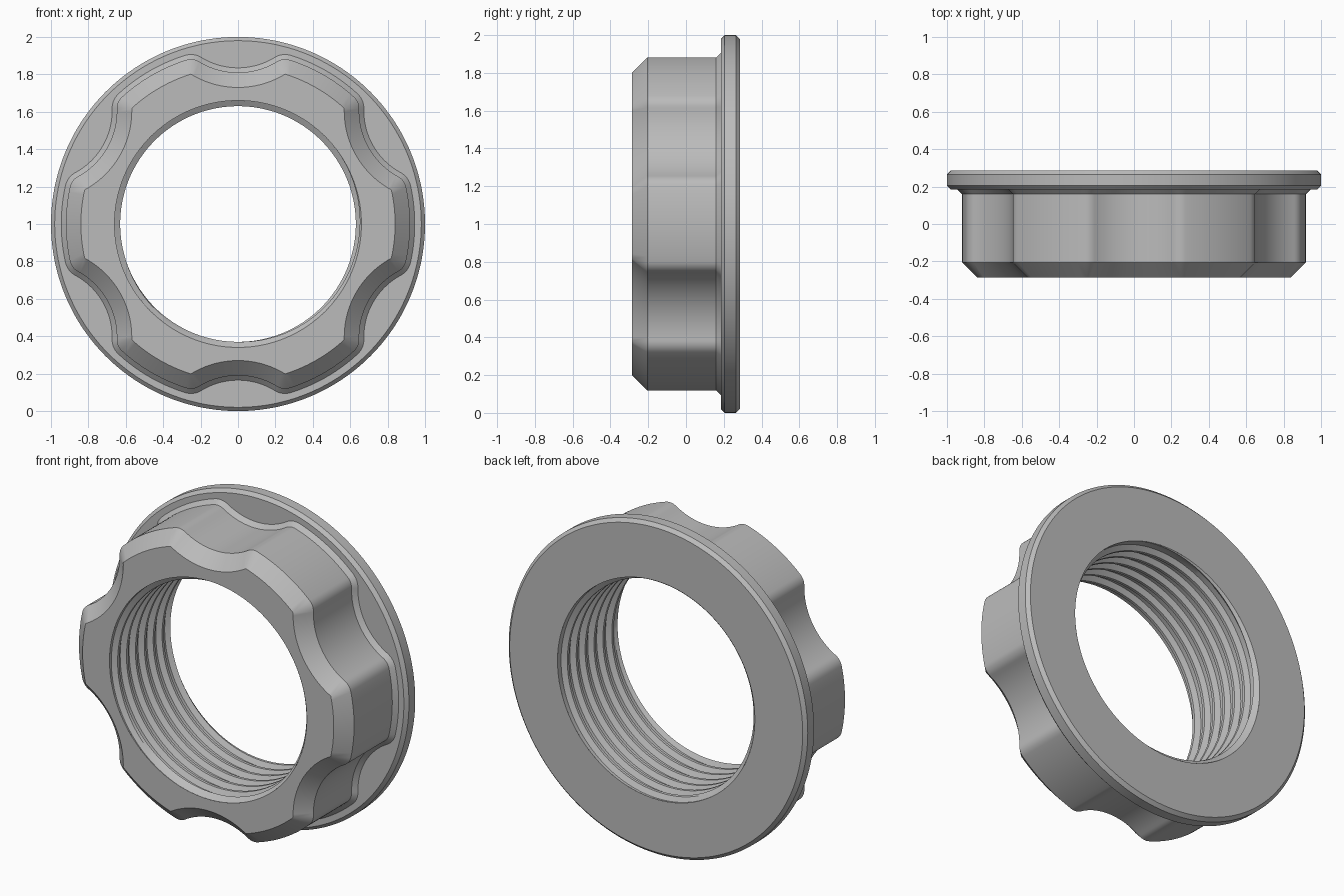
import bpy
import bmesh
from math import sin, cos, pi, atan2, hypot, radians, sqrt

cube = bpy.data.objects.get("Cube")
if cube:
    bpy.data.objects.remove(cube, do_unlink=True)

# Main dimensions
FRONT, BACK = -0.285, 0.285
LOBE_R = 0.84            # lobe radius on the chamfered front face
CUT_DIST, CUT_R = 1.21, 0.48   # scallop circle on the front face
MINOR_R, MAJOR_R = 0.63, 0.66  # thread radii
PITCH = 0.085
FLANGE_Y = 0.185
LOBES = 6

metal = bpy.data.materials.new("grey metal")
metal.use_nodes = True
GREY = (0.5, 0.5, 0.5, 1.0)
metal.diffuse_color = GREY
metal.node_tree.nodes["Principled BSDF"].inputs["Base Color"].default_value = GREY


def span(a, b, n):
    return [a + (b - a) * i / n for i in range(n + 1)]


def grip_outline(d):
    """Scalloped outline, grown outward by d with rounded corners."""
    pz = (CUT_DIST**2 + LOBE_R**2 - CUT_R**2) / (2 * CUT_DIST)
    px = sqrt(LOBE_R**2 - pz**2)
    lobe_angle = atan2(pz, px)
    cut_angle = atan2(pz - CUT_DIST, px)
    half = [((CUT_R - d) * cos(a), CUT_DIST + (CUT_R - d) * sin(a))
            for a in span(-pi / 2, cut_angle, 14)]
    half += [(px + d * cos(a), pz + d * sin(a))
             for a in span(cut_angle + pi, lobe_angle, 7)[1:]]
    half += [((LOBE_R + d) * cos(a), (LOBE_R + d) * sin(a))
             for a in span(lobe_angle, pi / 2 - pi / LOBES, 7)[1:]]
    sector = half[::-1] + [(-x, z) for x, z in half[1:-1]]
    points = []
    for k in range(LOBES):
        c, s = cos(k * 2 * pi / LOBES), sin(k * 2 * pi / LOBES)
        points += [(x * c - z * s, x * s + z * c) for x, z in sector]
    return points


BODY = grip_outline(0.08)
ANGLES = [atan2(z, x) for x, z in BODY]


def grip_ring(d, y):
    return [(x, y, z + 1) for x, z in grip_outline(d)]


def round_ring(r, y):
    return [(r * cos(a), y, r * sin(a) + 1) for a in ANGLES]


def skin(name, rings, closed=True):
    """Join successive rings of points into one surface."""
    bm = bmesh.new()
    rows = [[bm.verts.new(p) for p in ring] for ring in rings]
    n = len(rings[0])
    for r0, r1 in zip(rows, rows[1:]):
        for j in range(n if closed else n - 1):
            k = (j + 1) % n
            bm.faces.new((r0[j], r1[j], r1[k], r0[k]))
    bmesh.ops.remove_doubles(bm, verts=bm.verts, dist=0.0002)
    mesh = bpy.data.meshes.new(name)
    bm.to_mesh(mesh)
    bm.free()
    mesh.materials.append(metal)
    obj = bpy.data.objects.new(name, mesh)
    bpy.context.collection.objects.link(obj)
    bpy.ops.object.select_all(action='DESELECT')
    obj.select_set(True)
    bpy.context.view_layer.objects.active = obj
    bpy.ops.object.shade_smooth_by_angle(angle=radians(28))
    return obj


# Scalloped grip: front face, chamfer, side wall and flared foot
skin("scalloped_grip", [
    round_ring(MAJOR_R, FRONT),
    grip_ring(0, FRONT),
    grip_ring(0.08, FRONT + 0.08),
    grip_ring(0.08, FLANGE_Y - 0.025),
    grip_ring(0.105, FLANGE_Y),
])

# Flange with small bevels on both rims
skin("flange", [
    grip_ring(0.105, FLANGE_Y),
    round_ring(0.98, FLANGE_Y),
    round_ring(1.0, FLANGE_Y + 0.02),
    round_ring(1.0, BACK - 0.02),
    round_ring(0.98, BACK),
    round_ring(MAJOR_R, BACK),
])


# Helical thread with a lead-in chamfer at each end
def thread_ring(turn, offset, radius):
    ring = []
    for a in span(0, 2 * pi, 144):
        y = BACK + PITCH - (turn + offset + a / (2 * pi)) * PITCH
        y = max(FRONT, min(BACK, y))
        lead_in = MAJOR_R - min(y - FRONT, BACK - y)
        r = max(radius, lead_in)
        ring.append((r * cos(a), y, r * sin(a) + 1))
    return ring


tooth = [(0.0, MAJOR_R), (0.4, MAJOR_R), (0.6, MINOR_R), (0.8, MINOR_R)]
turns = int((BACK - FRONT) / PITCH) + 4
skin("threaded_bore", [thread_ring(t, o, r) for t in range(-1, turns) for o, r in tooth],
     closed=False)
